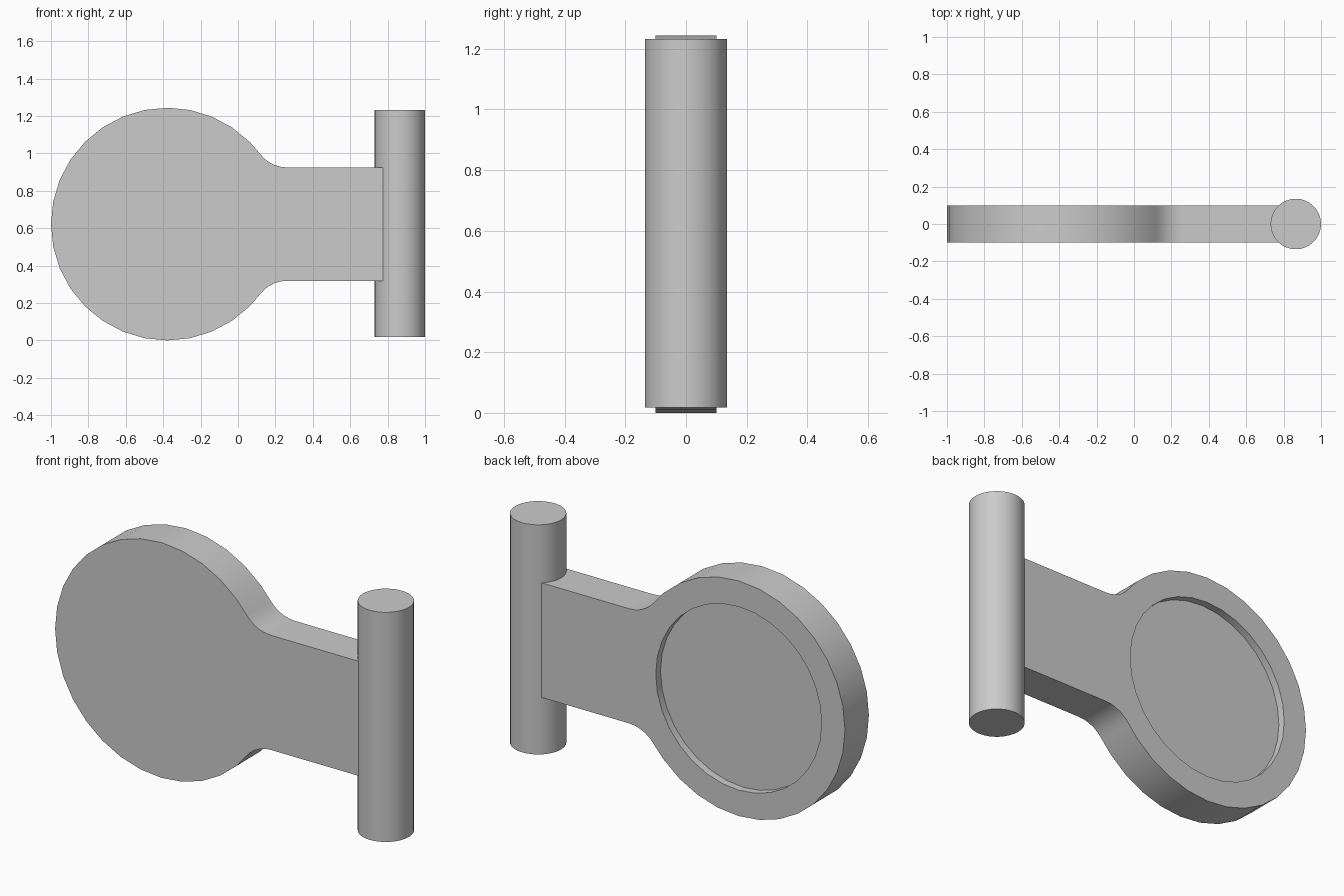
import bpy
import bmesh
from math import sin, cos, radians, atan2, sqrt, degrees
from mathutils import Matrix

cube = bpy.data.objects.get("Cube")
if cube:
    bpy.data.objects.remove(cube)

R = 0.622            # disc radius, also its centre height
CX = R - 1           # disc centre
ARM = 0.303          # half height of the arm
FILLET = 0.18        # radius of the blend between disc and arm
THICK = 0.1          # half thickness
RECESS_R, RECESS_DEPTH = 0.485, 0.04
PIN_X, PIN_R, PIN_HALF = 0.865, 0.135, 0.607

grey = bpy.data.materials.new("plain grey")
grey.use_nodes = True
colour = (0.6, 0.6, 0.6, 1)
grey.diffuse_color = colour
grey.node_tree.nodes["Principled BSDF"].inputs["Base Color"].default_value = colour


def make_object(name, bm):
    bmesh.ops.recalc_face_normals(bm, faces=bm.faces)
    mesh = bpy.data.meshes.new(name)
    bm.to_mesh(mesh)
    bm.free()
    mesh.materials.append(grey)
    obj = bpy.data.objects.new(name, mesh)
    bpy.context.collection.objects.link(obj)
    return obj


def cylinder(name, radius, depth, matrix):
    bm = bmesh.new()
    bmesh.ops.create_cone(bm, cap_ends=True, segments=32, radius1=radius,
                          radius2=radius, depth=depth, matrix=matrix)
    return make_object(name, bm)


def activate(obj):
    bpy.ops.object.select_all(action='DESELECT')
    obj.select_set(True)
    bpy.context.view_layer.objects.active = obj


def arc(cx, cz, r, start, end, steps):
    angles = [radians(start + (end - start) * i / steps) for i in range(steps + 1)]
    return [(cx + r * cos(a), cz + r * sin(a)) for a in angles]


# Upper half of the paddle outline: disc, tangent fillet, straight arm
fx = sqrt((R + FILLET) ** 2 - (ARM + FILLET) ** 2)
fz = ARM + FILLET
touch = degrees(atan2(fz, fx))
upper = arc(0, 0, R, 180, 45, 12)
upper += arc(fx, fz, FILLET, 180 + touch, 270, 5)
upper.append((PIN_X - CX, ARM))
outline = upper + [(x, -z) for x, z in reversed(upper[1:])]

bm = bmesh.new()
face = bm.faces.new([bm.verts.new((CX + x, -THICK, R + z)) for x, z in outline])
extruded = bmesh.ops.extrude_face_region(bm, geom=[face])
moved = [g for g in extruded["geom"] if isinstance(g, bmesh.types.BMVert)]
bmesh.ops.translate(bm, verts=moved, vec=(0, 2 * THICK, 0))
paddle = make_object("disc_and_arm", bm)

# Shallow round recess in the back of the disc
cutter = cylinder("recess_cutter", RECESS_R, 2 * RECESS_DEPTH,
                  Matrix.Translation((CX, THICK, R)) @ Matrix.Rotation(radians(90), 4, 'X'))
cutter.hide_render = True
cut = paddle.modifiers.new("recess", 'BOOLEAN')
cut.operation = 'DIFFERENCE'
cut.solver = 'EXACT'
cut.object = cutter
activate(paddle)
bpy.ops.object.modifier_apply(modifier=cut.name)
bpy.data.objects.remove(cutter)

# Upright pin at the end of the arm
pin = cylinder("upright_pin", PIN_R, 2 * PIN_HALF, Matrix.Translation((PIN_X, 0, R + 0.003)))

for part in (paddle, pin):
    activate(part)
    bpy.ops.object.shade_smooth_by_angle(angle=radians(30))
